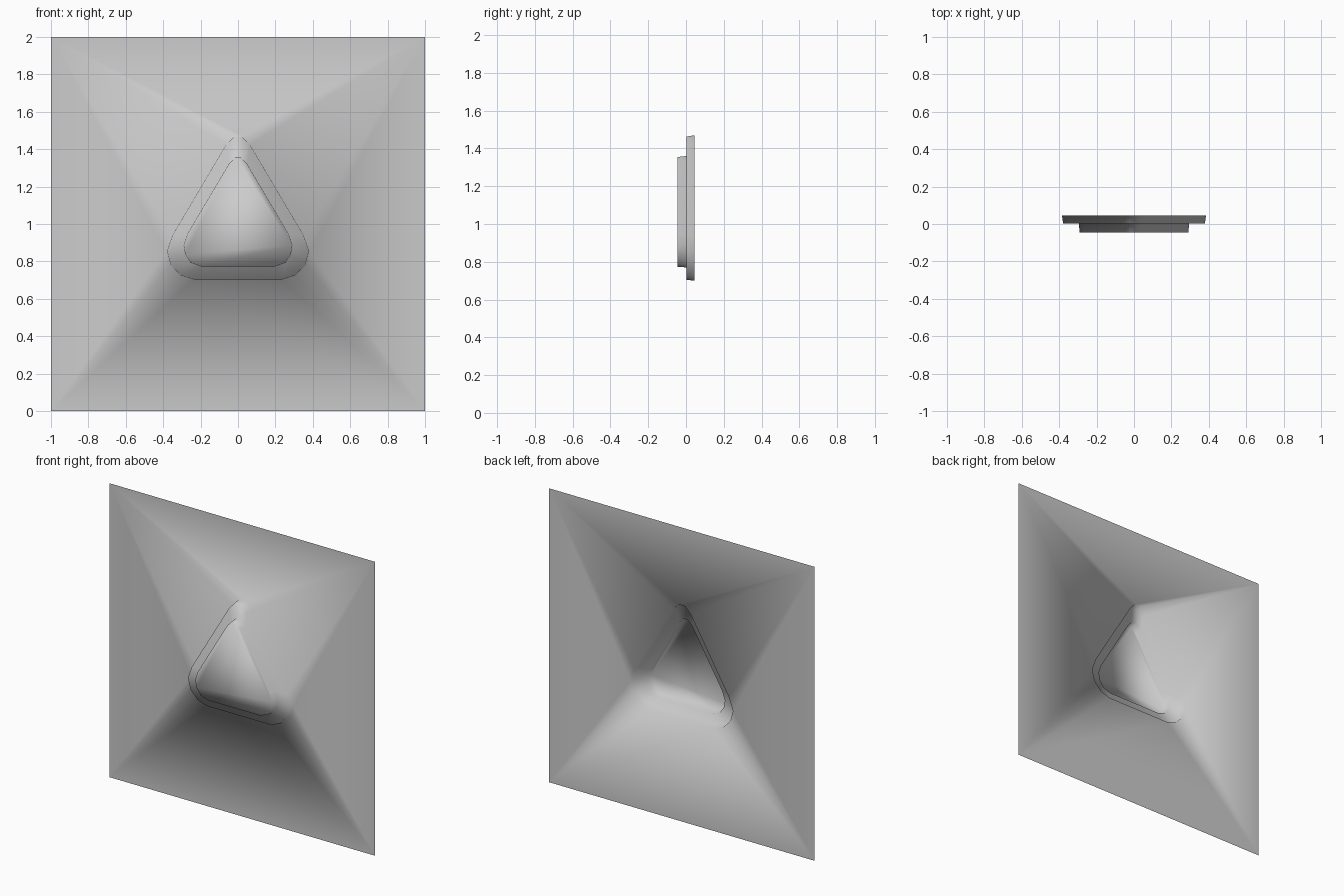
import bpy
import bmesh

cube = bpy.data.objects.get("Cube")
if cube:
    bpy.data.objects.remove(cube, do_unlink=True)

BACK, MIDDLE, FRONT = 0.045, 0.003, -0.045
DRAFT = 0.985  # slight taper of the pressed walls
CENTRE_Z = 1.0

# Right half of each rounded triangle, from the bottom edge to the tip (x, z)
OUTER = [(0.24, 0.70), (0.31, 0.722), (0.365, 0.78), (0.385, 0.855),
         (0.355, 0.94), (0.068, 1.425), (0.025, 1.47)]
INNER = [(0.20, 0.77), (0.255, 0.79), (0.286, 0.835), (0.295, 0.885),
         (0.275, 0.945), (0.05, 1.325), (0.017, 1.36)]


def mirrored(half):
    return half + [(-x, z) for x, z in reversed(half)]


def add_loop(bm, points, y, scale=1.0):
    """Closed ring of vertices at depth y."""
    verts = [bm.verts.new((x * scale, y, CENTRE_Z + (z - CENTRE_Z) * scale))
             for x, z in points]
    edges = [bm.edges.new((a, b)) for a, b in zip(verts, verts[1:] + verts[:1])]
    return verts, edges


def add_band(bm, first, second):
    """Quads joining two rings with the same number of vertices."""
    a, b = first[0], second[0]
    for i in range(len(a)):
        j = (i + 1) % len(a)
        bm.faces.new((a[i], a[j], b[j], b[i]))


# Rings from the sheet border to the raised centre
bm = bmesh.new()
border = add_loop(bm, [(-1, 0), (1, 0), (1, 2), (-1, 2)], BACK)
outer_base = add_loop(bm, mirrored(OUTER), BACK)
outer_rim = add_loop(bm, mirrored(OUTER), MIDDLE, DRAFT)
inner_base = add_loop(bm, mirrored(INNER), MIDDLE)
inner_rim = add_loop(bm, mirrored(INNER), FRONT, DRAFT)

# Flat sheet around the emboss, two walls, the ledge and the cap
bmesh.ops.triangle_fill(bm, use_beauty=True, edges=border[1] + outer_base[1])
add_band(bm, outer_base, outer_rim)
add_band(bm, outer_rim, inner_base)
add_band(bm, inner_base, inner_rim)
cap = bm.faces.new(inner_rim[0])

# Face the whole sheet to the front
bmesh.ops.recalc_face_normals(bm, faces=bm.faces)
cap.normal_update()
if cap.normal.y > 0:
    bmesh.ops.reverse_faces(bm, faces=bm.faces)
for face in bm.faces:
    face.smooth = True

mesh = bpy.data.meshes.new("embossed_panel")
bm.to_mesh(mesh)
bm.free()
panel = bpy.data.objects.new("embossed_panel", mesh)
bpy.context.collection.objects.link(panel)

# Plain grey
grey = bpy.data.materials.new("light_grey")
grey.use_nodes = True
colour = (0.6, 0.6, 0.6, 1.0)
grey.diffuse_color = colour
grey.node_tree.nodes["Principled BSDF"].inputs["Base Color"].default_value = colour
mesh.materials.append(grey)
